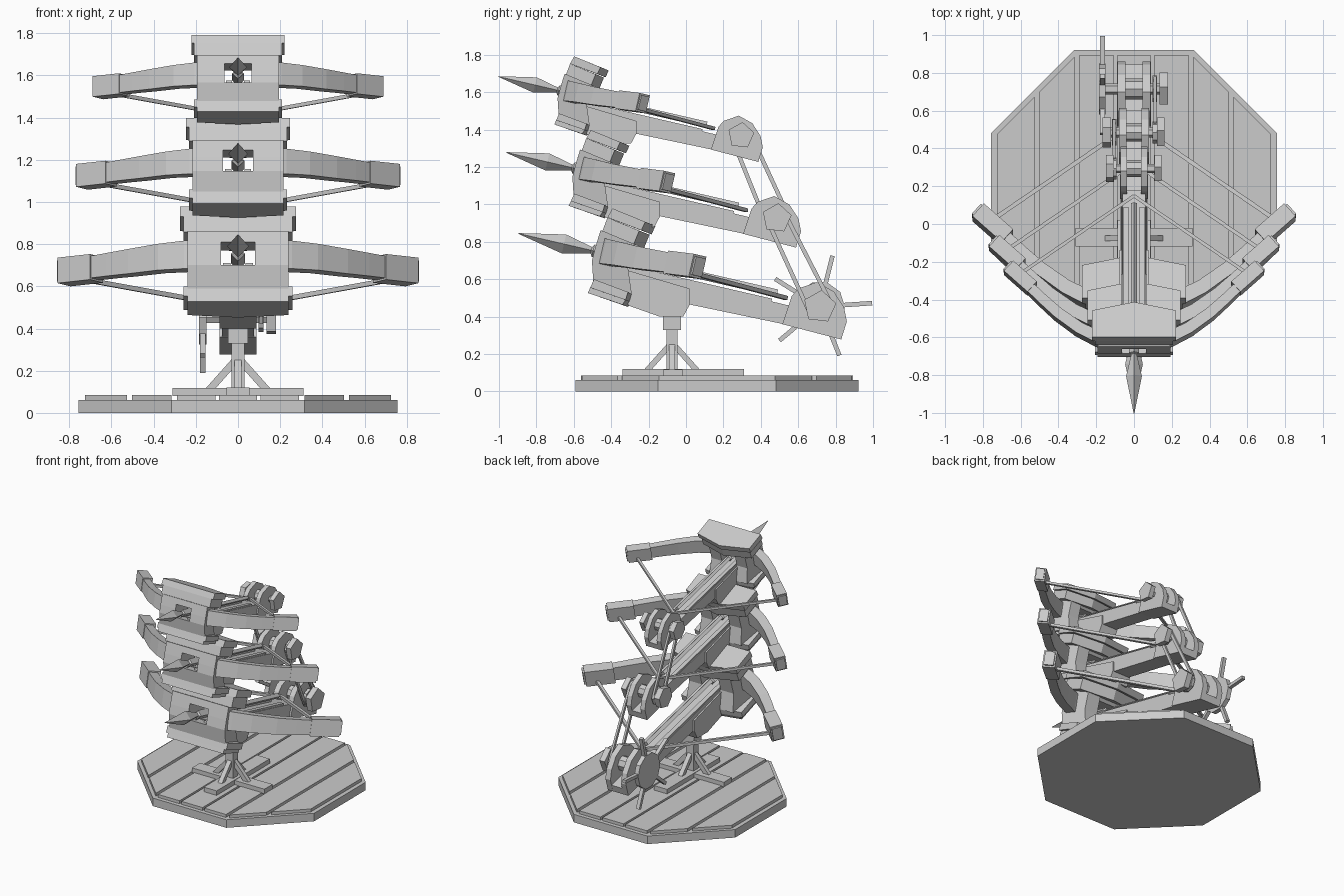
import bpy, bmesh, math
from mathutils import Vector, Matrix

if "Cube" in bpy.data.objects:
    bpy.data.objects.remove(bpy.data.objects["Cube"])

TIP = Vector((0, -0.896, 0.845))          # reference point of the lowest unit
TILT = math.radians(13)
BACK = Vector((0, math.cos(TILT), -math.sin(TILT)))
UP = Vector((0, math.sin(TILT), math.cos(TILT)))


def loft(name, rings, T=None, flip=1):
    """Skin a list of equal-length point rings and cap both ends."""
    bm = bmesh.new()
    vs = []
    for ring in rings:
        row = []
        for p in ring:
            p = Vector((p[0] * flip, p[1], p[2]))
            if T:
                p = T[1] + T[0] * (p - TIP)
            row.append(bm.verts.new(p))
        vs.append(row)
    n = len(vs[0])
    for a, b in zip(vs, vs[1:]):
        for i in range(n):
            bm.faces.new((a[i], a[(i + 1) % n], b[(i + 1) % n], b[i]))
    bm.faces.new(vs[0])
    bm.faces.new(vs[-1])
    bmesh.ops.recalc_face_normals(bm, faces=bm.faces)
    me = bpy.data.meshes.new(name)
    bm.to_mesh(me)
    bm.free()
    ob = bpy.data.objects.new(name, me)
    bpy.context.collection.objects.link(ob)
    return ob


def prism(name, yz, x0, x1, T=None, flip=1):
    return loft(name, [[(x, y, z) for y, z in yz] for x in (x0, x1)], T, flip)


def slab(name, xy, z0, z1):
    return loft(name, [[(x, y, z) for x, y in xy] for z in (z0, z1)])


def box(name, x0, x1, y0, y1, z0, z1):
    return slab(name, [(x0, y0), (x1, y0), (x1, y1), (x0, y1)], z0, z1)


def beam(name, a, b, w, h, T=None, flip=1):
    """Square bar from a to b."""
    a, b = Vector(a), Vector(b)
    d = (b - a).normalized()
    ref = Vector((1, 0, 0)) if abs(d.x) < 0.5 else Vector((0, 0, 1))
    s = d.cross(ref).normalized()
    t = d.cross(s)
    ring = [s * i * h / 2 + t * j * w / 2 for i, j in ((1, 1), (1, -1), (-1, -1), (-1, 1))]
    return loft(name, [[p + r for r in ring] for p in (a, b)], T, flip)


def disc(name, c, r, n, x0, x1, T=None, turn=0.0):
    pts = [(c[0] + r * math.cos(turn + math.tau * i / n),
            c[1] + r * math.sin(turn + math.tau * i / n)) for i in range(n)]
    return prism(name, pts, x0, x1, T)


# platform and planks
CY = 0.165
H, A = 0.757, 0.315
octo = [(A, -H), (H, -A), (H, A), (A, H), (-A, H), (-H, A), (-H, -A), (-A, -H)]
slab("platform", [(x, y + CY) for x, y in octo], 0, 0.062)
edges = [(-0.725, -0.527), (-0.503, -0.315), (-0.29, -0.107), (-0.09, 0.09),
         (0.107, 0.29), (0.315, 0.503), (0.527, 0.725)]
for x0, x1 in edges:
    l0, l1 = (min(0.727, 1.035 - abs(x)) for x in (x0, x1))
    slab("plank", [(x0, CY - l0), (x1, CY - l1), (x1, CY + l1), (x0, CY + l0)], 0.06, 0.085)

# cross foot, post and braces
PY = -0.075
box("foot_cross", -0.31, 0.31, -0.12, -0.02, 0.08, 0.117)
box("foot_long", -0.055, 0.055, -0.34, 0.31, 0.08, 0.12)
box("post", -0.032, 0.032, PY - 0.03, PY + 0.03, 0.11, 0.36)
box("post_head", -0.048, 0.048, PY - 0.048, PY + 0.048, 0.33, 0.42)
for dx, dy in ((1, 0), (-1, 0), (0, 1), (0, -1)):
    beam("brace", (dx * 0.14, PY + dy * 0.14, 0.105), (dx * 0.015, PY + dy * 0.015, 0.245), 0.035, 0.03)

WINCH = (0.715, 0.453)


def unit(T):
    # stock, keel and rails
    prism("stock", [(-0.42, 0.69), (0.57, 0.455), (0.57, 0.35), (0.02, 0.465), (-0.42, 0.56)], -0.075, 0.075, T)
    prism("keel", [(-0.32, 0.65), (0.02, 0.55), (0.02, 0.465), (-0.015, 0.40), (-0.14, 0.40), (-0.31, 0.46)],
          -0.087, 0.087, T)
    # front housing: uprights tapering to the back, bridges above and below the opening
    prof = [(-0.457, 0.862), (-0.485, 0.77), (-0.503, 0.70), (-0.496, 0.59),
            (-0.29, 0.52), (-0.31, 0.66), (-0.27, 0.79)]
    outer = [0.24, 0.24, 0.24, 0.24, 0.20, 0.19, 0.19]
    for f in (1, -1):
        loft("housing_upright", [[(0.08, y, z) for y, z in prof],
                                 [(o, y, z) for o, (y, z) in zip(outer, prof)]], T, f)
    prism("housing_sill", [(-0.503, 0.70), (-0.496, 0.59), (-0.29, 0.52), (-0.31, 0.66)], -0.08, 0.08, T)
    prism("housing_lintel", [(-0.457, 0.862), (-0.473, 0.81), (-0.30, 0.77), (-0.27, 0.80)], -0.08, 0.08, T)

    # cap and base plates with pointed backs
    def plate(name, w, quad, peak):
        rings = []
        for x, k in ((-w, peak), (0, 0), (w, peak)):
            (a, b, c, d) = quad
            rings.append([(x, *a), (x, b[0] - k, b[1] + k * 0.4), (x, c[0] - k, c[1] + k * 0.4), (x, *d)])
        loft(name, rings, T)
    plate("cap_top", 0.275, [(-0.393, 0.979), (-0.163, 0.885), (-0.184, 0.84), (-0.42, 0.93)], 0.055)
    plate("cap_lower", 0.258, [(-0.42, 0.93), (-0.195, 0.838), (-0.225, 0.765), (-0.447, 0.857)], 0.055)
    plate("base_top", 0.258, [(-0.492, 0.60), (-0.28, 0.52), (-0.293, 0.477), (-0.512, 0.555)], 0.03)
    plate("base_lower", 0.24, [(-0.512, 0.555), (-0.293, 0.477), (-0.31, 0.452), (-0.525, 0.527)], 0.03)

    # curved bow arms with tip blocks, and the drawn string
    path = [(0.15, -0.435, 0.745), (0.24, -0.405, 0.742), (0.36, -0.345, 0.732),
            (0.50, -0.245, 0.712), (0.60, -0.155, 0.698), (0.72, -0.04, 0.68)]
    for f in (1, -1):
        rings = []
        for i, p in enumerate(path):
            d = (Vector(path[min(i + 1, 5)]) - Vector(path[max(i - 1, 0)])).normalized()
            n = d.cross(UP).normalized()
            t, h = 0.042 - 0.002 * i, 0.072 - 0.004 * i
            rings.append([Vector(p) + n * t * a + UP * h * b for a, b in ((1, 1), (1, -1), (-1, -1), (-1, 1))])
        loft("bow_arm", rings, T, f)
        e0, e1 = Vector((0.67, -0.075, 0.685)), Vector((0.825, 0.062, 0.668))
        n = (e1 - e0).cross(UP).normalized()
        for nm, a, b, t, h in (("bow_tip", e0, e1, 0.046, 0.062), ("bow_tip_end", e1, e1 + (e1 - e0) * 0.06, 0.036, 0.05)):
            loft(nm, [[p + n * t * i + UP * h * j for i, j in ((1, 1), (1, -1), (-1, -1), (-1, 1))]
                      for p in (a, b)], T, f)
        beam("bow_string", (0.745, 0.025, 0.635), (0, 0.535, 0.50), 0.022, 0.022, T, f)
        rail = [TIP + BACK * s - UP * u for s, u in ((0.45, 0.035), (1.40, 0.035), (1.40, 0.09), (0.45, 0.09))]
        prism("rail", [(p.y, p.z) for p in rail], 0.035, 0.07, T, f)

    # bolt with four-sided head
    rings = []
    for s, r in ((0, 0.002), (0.25, 0.052), (0.40, 0.018), (0.41, 0.034), (0.60, 0.034), (0.61, 0.02), (1.42, 0.02)):
        c = TIP + BACK * s
        rings.append([c + Vector((r * a, 0, 0)) + UP * r * b for a, b in ((1, 0), (0, 1), (-1, 0), (0, -1))])
    loft("bolt", rings, T)

    # winch: cheeks, floor, drum, axle
    cheek = [(0.515, 0.36), (0.83, 0.278), (0.86, 0.375), (0.845, 0.45), (0.79, 0.535),
             (0.70, 0.585), (0.60, 0.55), (0.565, 0.51)]
    for f in (1, -1):
        prism("winch_cheek", cheek, 0.045, 0.088, T, f)
    prism("winch_floor", [(0.515, 0.36), (0.83, 0.278), (0.845, 0.33), (0.53, 0.41)], -0.05, 0.05, T)
    disc("winch_drum", WINCH, 0.055, 8, -0.05, 0.05, T)
    disc("winch_axle", WINCH, 0.03, 6, -0.15, 0.15, T)
    disc("winch_hub", WINCH, 0.09, 5, 0.135, 0.18, T, 0.2)


def place(c, T):
    return T[1] + T[0] * (Vector((0, *c)) - TIP)


# three stacked units, each smaller than the one below
units = [(1.0, TIP), (0.897, Vector((0, -0.96, 1.278))), (0.805, Vector((0, -1.003, 1.684)))]
for i, T in enumerate(units):
    unit(T)
    if i:
        disc("winch_hub_left", WINCH, 0.09, 6, -0.185, -0.135, T, 0.2)

# crank wheel with five spoke handles on the lowest winch
disc("crank_wheel", WINCH, 0.135, 10, -0.185, -0.15)
for i in range(5):
    a = math.radians(4 + 72 * i)
    c = Vector((-0.167, *WINCH))
    d = Vector((0, math.cos(a), math.sin(a)))
    beam("crank_handle", c, c + d * 0.281, 0.028, 0.024)

# drive belts linking the winches
for lo, hi, x in ((0, 1, 0.11), (1, 2, -0.105)):
    a, b = place(WINCH, units[lo]), place(WINCH, units[hi])
    d = (b - a).normalized()
    side = d.cross(Vector((1, 0, 0)))
    for s in (1, -1):
        o = Vector((x, 0, 0))
        beam("drive_belt", a + o + side * s * 0.062, b + o + side * s * 0.05, 0.016, 0.022)
    for c, r, nm in ((a, 0.07, "belt_pulley_low"), (b, 0.058, "belt_pulley_high")):
        disc(nm, (c.y, c.z), r, 8, x - 0.012, x + 0.012)
